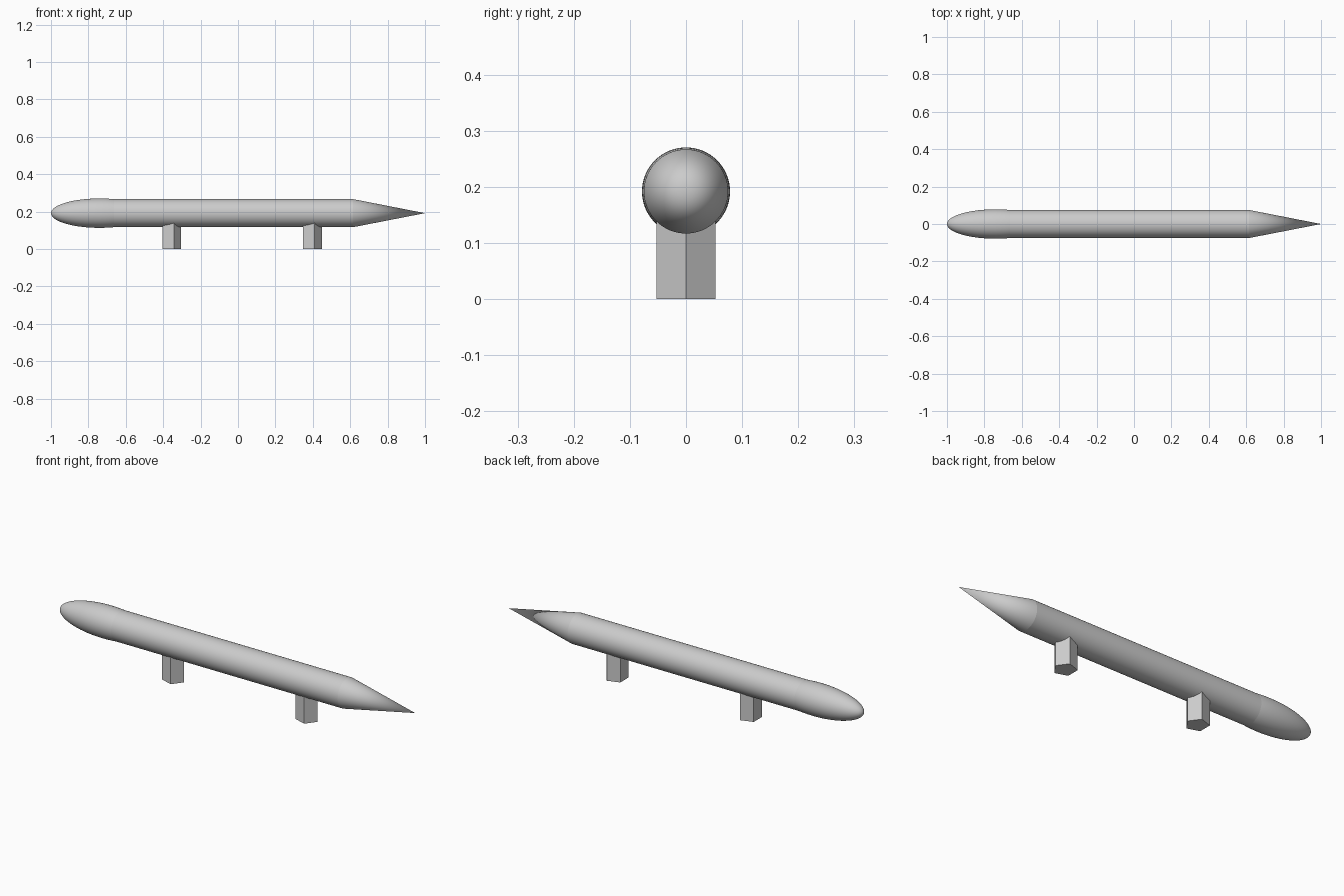
import bpy
import math

cube = bpy.data.objects.get("Cube")
if cube:
    bpy.data.objects.remove(cube, do_unlink=True)

AXIS_Z = 0.192
RADIUS = 0.075
ALONG_X = (0, math.pi / 2, 0)

grey = bpy.data.materials.new("light_grey")
grey.use_nodes = True
colour = (0.6, 0.6, 0.6, 1)
grey.diffuse_color = colour
grey.node_tree.nodes["Principled BSDF"].inputs["Base Color"].default_value = colour


def finish(name, smooth=True):
    """Name the active object, colour it and set its shading."""
    obj = bpy.context.object
    obj.name = name
    obj.data.materials.append(grey)
    if smooth:
        bpy.ops.object.shade_smooth_by_angle(angle=math.radians(30))
    return obj


# Long cylindrical body
body_start, body_end = -0.74, 0.615
bpy.ops.mesh.primitive_cylinder_add(
    vertices=64, radius=RADIUS, depth=body_end - body_start,
    location=((body_start + body_end) / 2, 0, AXIS_Z), rotation=ALONG_X)
finish("body")

# Pointed cone at the left end
bpy.ops.mesh.primitive_cone_add(
    vertices=64, radius1=RADIUS, radius2=0, depth=1 - body_end,
    location=((1 + body_end) / 2, 0, AXIS_Z), rotation=ALONG_X)
finish("pointed_tip")

# Slightly wider ellipsoid at the right end, poles along the body
bpy.ops.mesh.primitive_uv_sphere_add(
    segments=64, ring_count=32, radius=1,
    location=(body_start, 0, AXIS_Z), rotation=ALONG_X)
bpy.context.object.scale = (0.0785, 0.0785, 1 + body_start)
finish("rounded_end")

# Two five-sided legs, each with one edge facing the pointed tip
leg_height = 0.17
for name, x in (("right_leg", -0.36), ("left_leg", 0.393)):
    bpy.ops.mesh.primitive_cylinder_add(
        vertices=5, radius=0.0555, depth=leg_height,
        location=(x, 0, leg_height / 2), rotation=(0, 0, -math.pi / 2))
    finish(name, smooth=False)
